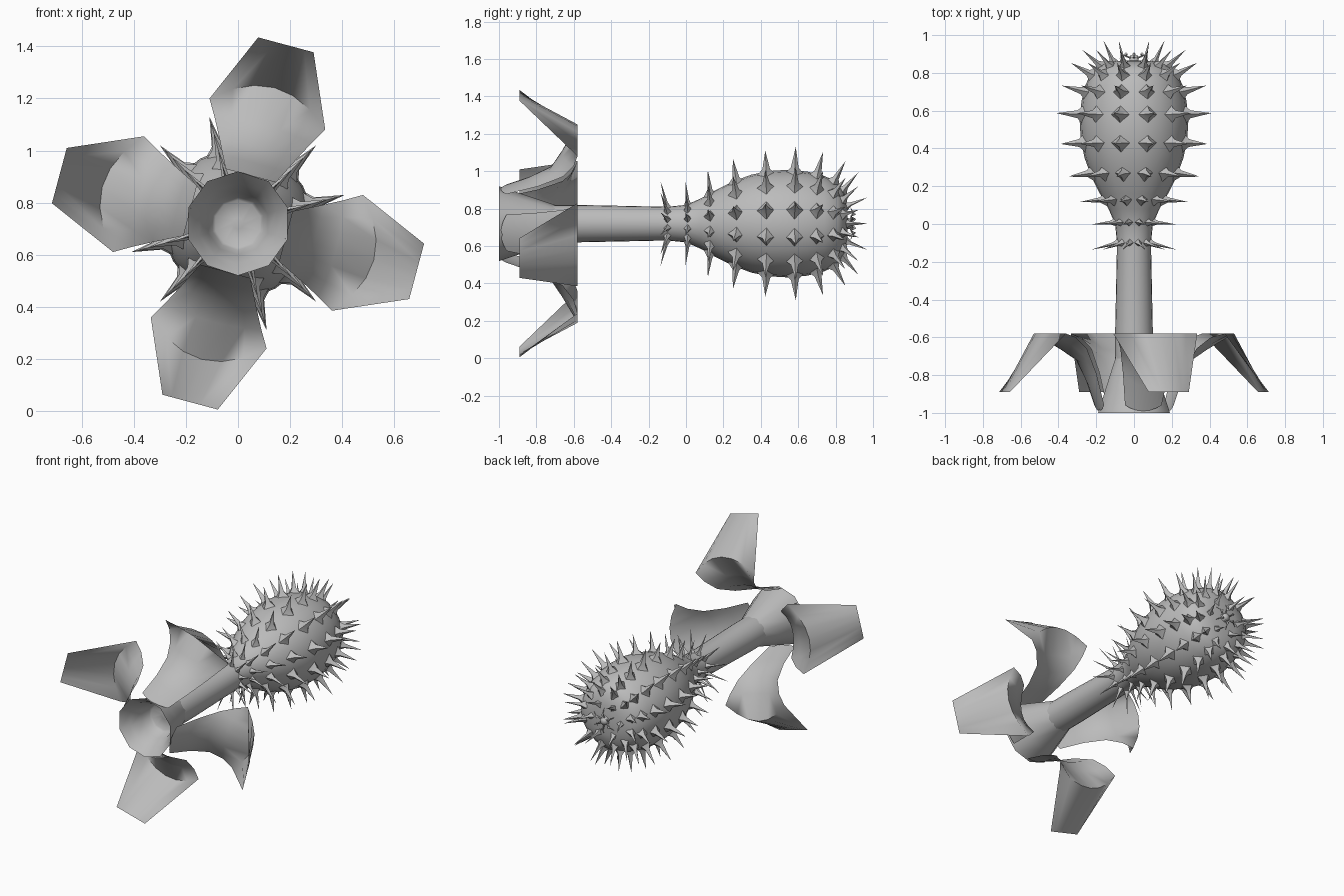
import bpy, bmesh, math
from mathutils import Vector

cube = bpy.data.objects.get("Cube")
if cube:
    bpy.data.objects.remove(cube, do_unlink=True)

AXIS_Z = 0.72
TAU = math.tau

grey = bpy.data.materials.new("plain grey")
grey.use_nodes = True
COLOUR = (0.5, 0.5, 0.5, 1)
grey.diffuse_color = COLOUR
grey.node_tree.nodes["Principled BSDF"].inputs["Base Color"].default_value = COLOUR


def around(r, angle, y):
    """Point at radius r about the long axis; angle 0 is up, growing towards +x."""
    return Vector((r * math.sin(angle), y, AXIS_Z + r * math.cos(angle)))


def finish(name, bm, smooth=60):
    bmesh.ops.recalc_face_normals(bm, faces=bm.faces)
    mesh = bpy.data.meshes.new(name)
    bm.to_mesh(mesh)
    bm.free()
    obj = bpy.data.objects.new(name, mesh)
    bpy.context.collection.objects.link(obj)
    mesh.materials.append(grey)
    bpy.ops.object.select_all(action='DESELECT')
    obj.select_set(True)
    bpy.context.view_layer.objects.active = obj
    bpy.ops.object.shade_smooth_by_angle(angle=math.radians(smooth))


def lathe(name, profile, sides, smooth=60):
    """Turn (y, radius) pairs about the long axis; radius 0 closes to a point."""
    bm = bmesh.new()
    rings = []
    for y, r in profile:
        n = sides if r > 0 else 1
        rings.append([bm.verts.new(around(r, TAU * i / sides, y)) for i in range(n)])
    for a, b in zip(rings, rings[1:]):
        for i in range(sides):
            j = (i + 1) % sides
            corners = [a[i % len(a)], a[j % len(a)], b[j % len(b)], b[i % len(b)]]
            bm.faces.new(list(dict.fromkeys(corners)))
    finish(name, bm, smooth)


def add_spike(bm, base, direction, length, width, sides=4):
    d = direction.normalized()
    side = d.cross(Vector((0, 1, 0))).normalized()
    other = d.cross(side)
    # broad foot, slim blade, sharp tip
    rings = []
    for along, w in ((-0.012, width), (length * 0.18, width * 0.38)):
        rings.append([bm.verts.new(base + d * along + w * (
            side * math.cos(TAU * i / sides) + other * math.sin(TAU * i / sides)))
            for i in range(sides)])
    tip = bm.verts.new(base + d * length)
    for i in range(sides):
        j = (i + 1) % sides
        bm.faces.new((rings[0][i], rings[0][j], rings[1][j], rings[1][i]))
        bm.faces.new((rings[1][i], rings[1][j], tip))


# Stalk and swollen pod
pod = [(-0.1, 0.09), (0.0, 0.1), (0.08, 0.135), (0.16, 0.18), (0.25, 0.225),
       (0.35, 0.262), (0.45, 0.282), (0.55, 0.288), (0.65, 0.278),
       (0.74, 0.255), (0.81, 0.222), (0.845, 0.175), (0.862, 0.1), (0.866, 0)]
lathe("stalk_and_pod", [(-0.8, 0.1), (-0.58, 0.1)] + pod, 24)

# Flower throat: outer flare, then the hollow inside
lathe("throat_outer", [(-1, 0.2), (-0.88, 0.16), (-0.7, 0.1)], 10)
lathe("throat_inner", [(-1, 0.2), (-0.94, 0.155), (-0.87, 0.12), (-0.81, 0.102),
                       (-0.8, 0.09), (-0.79, 0.022), (-0.8, 0)], 10, 40)

# Petals: rows of (outward at edge, bow at middle, half width, middle y, edge y)
petal_rows = [(0.19, 0, 0.1, -0.99, -0.96), (0.24, 0, 0.125, -0.86, -0.79),
              (0.3, 0, 0.155, -0.73, -0.66), (0.37, 0.02, 0.192, -0.67, -0.6),
              (0.435, 0.105, 0.23, -0.58, -0.58), (0.71, 0, 0.11, -0.89, -0.89)]
STEPS = 6
for number in range(4):
    angle = math.radians(15 + 90 * number)
    out = Vector((math.sin(angle), 0, math.cos(angle)))
    across = Vector((math.cos(angle), 0, -math.sin(angle)))
    bm = bmesh.new()
    grid = []
    for u, bow, half, mid_y, edge_y in petal_rows:
        row = []
        for i in range(STEPS + 1):
            t = 2 * i / STEPS - 1
            bulge = 1 - t * t
            p = out * (u + bow * bulge) + across * (half * t)
            p.y = edge_y + (mid_y - edge_y) * bulge
            p.z += AXIS_Z
            row.append(bm.verts.new(p))
        grid.append(row)
    for a, b in zip(grid, grid[1:]):
        for i in range(STEPS):
            bm.faces.new((a[i], a[i + 1], b[i + 1], b[i]))
    finish(f"petal_{number + 1}", bm, 89)


def pod_radius(y):
    for (y0, r0), (y1, r1) in zip(pod, pod[1:]):
        if y0 <= y <= y1:
            return r0 + (r1 - r0) * (y - y0) / (y1 - y0)


# Spines in aligned rings along the pod: (y, lean along y, length, foot width)
spine_rings = [(-0.1, -0.25, 0.15, 0.024), (0.01, -0.1, 0.135, 0.026),
               (0.13, -0.1, 0.135, 0.036), (0.27, -0.15, 0.13, 0.048),
               (0.43, -0.05, 0.125, 0.055), (0.58, 0.05, 0.14, 0.055),
               (0.7, 0.25, 0.135, 0.05), (0.79, 0.55, 0.13, 0.044),
               (0.838, 0.85, 0.13, 0.036)]
COUNT = 12
bm = bmesh.new()
for y, lean, length, width in spine_rings:
    for i in range(COUNT):
        a = TAU * (i + 0.5) / COUNT
        direction = around(1, a, lean) - around(0, a, 0)
        add_spike(bm, around(pod_radius(y), a, y), direction, length, width)
# Sparse last ring pointing almost straight back
for i in range(6):
    a = TAU * (i + 0.5) / 6
    add_spike(bm, around(0.11, a, 0.858), around(1, a, 2.2) - around(0, a, 0), 0.125, 0.03)
finish("spines", bm, 60)

# Small curled star on the far end
bm = bmesh.new()
for i in range(6):
    a = TAU * i / 6
    add_spike(bm, around(0.02, a, 0.88), around(1, a, 0.25) - around(0, a, 0), 0.05, 0.014)
    add_spike(bm, around(0.055, a, 0.895), around(1, a, -0.5) - around(0, a, 0), 0.04, 0.01)
finish("end_star", bm, 50)
lathe("end_star_centre", [(0.86, 0.03), (0.89, 0.025), (0.9, 0)], 6)
